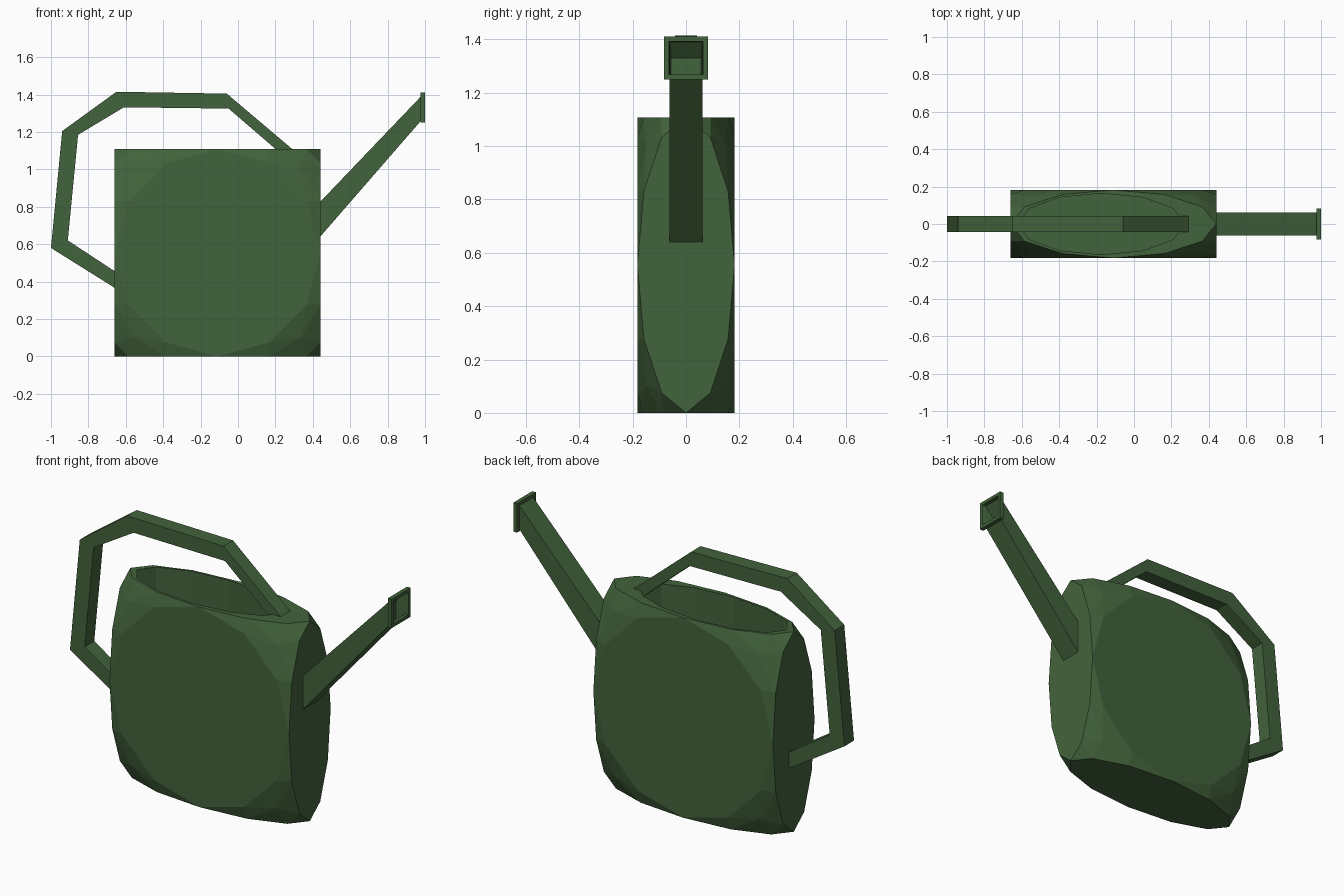
import bpy, bmesh
from math import sin, cos, pi, sqrt
from mathutils import Vector

if "Cube" in bpy.data.objects:
    bpy.data.objects.remove(bpy.data.objects["Cube"])

green = bpy.data.materials.new("green")
green.diffuse_color = (0.055, 0.125, 0.045, 1)
green.use_nodes = True
green.node_tree.nodes["Principled BSDF"].inputs["Base Color"].default_value = green.diffuse_color


def finish(bm, name):
    bmesh.ops.recalc_face_normals(bm, faces=bm.faces)
    me = bpy.data.meshes.new(name)
    bm.to_mesh(me)
    bm.free()
    me.materials.append(green)
    ob = bpy.data.objects.new(name, me)
    bpy.context.collection.objects.link(ob)
    return ob


def loft(name, rings, cap_start=True, cap_end=True):
    """Join successive vertex rings into a tube."""
    bm = bmesh.new()
    vs = [[bm.verts.new(p) for p in r] for r in rings]
    n = len(vs[0])
    for a, b in zip(vs, vs[1:]):
        for i in range(n):
            j = (i + 1) % n
            bm.faces.new((a[i], a[j], b[j], b[i]))
    if cap_start:
        bm.faces.new(vs[0])
    if cap_end:
        bm.faces.new(vs[-1])
    return finish(bm, name)


def quad(outer, inner, w):
    """Rectangular section from an outer and an inner (x, z) point."""
    return [(outer[0], -w, outer[1]), (outer[0], w, outer[1]),
            (inner[0], w, inner[1]), (inner[0], -w, inner[1])]


def rect(x, w, z0, z1):
    return quad((x, z1), (x, z0), w)


# Body: box cut by a sphere, so every face is an inscribed 12-gon
N = 12
circle = [(cos(2 * pi * i / N), sin(2 * pi * i / N)) for i in range(N)]
pts = set()
for axis in range(3):
    for s in (-1, 1):
        for a, b in circle:
            p = [a, b]
            p.insert(axis, s)
            pts.add(tuple(round(c, 4) for c in p))
k = sqrt(2 / 3)
pts |= {(x * k, y * k, z * k) for x in (-1, 1) for y in (-1, 1) for z in (-1, 1)}
bm = bmesh.new()
for x, y, z in sorted(pts):
    bm.verts.new((-0.11 + 0.55 * x, 0.182 * y, 0.554 + 0.554 * z))
bmesh.ops.convex_hull(bm, input=bm.verts)
bmesh.ops.dissolve_limit(bm, angle_limit=0.01, verts=bm.verts, edges=bm.edges)

# Rim and cavity: inset the top face and push it down inside
top = max(bm.faces, key=lambda f: f.calc_center_median().z)
inner = bmesh.ops.inset_individual(bm, faces=[top], thickness=0.005)
for v in top.verts:
    q = min(circle, key=lambda c: (Vector((-0.11 + 0.55 * c[0], 0.182 * c[1])) - v.co.xy).length)
    v.co = (-0.175 + 0.445 * q[0], 0.164 * q[1], 1.108)
wall = bmesh.ops.extrude_discrete_faces(bm, faces=[top])["faces"][0]
for v in wall.verts:
    v.co.z = 0.06
finish(bm, "body")

# Handle: square bar bent through six points
outer = [(-0.62, 0.342), (-1.0, 0.58), (-0.94, 1.205), (-0.65, 1.415), (-0.06, 1.405), (0.33, 1.075)]
inside = [(-0.62, 0.43), (-0.91, 0.62), (-0.855, 1.185), (-0.61, 1.332), (-0.05, 1.325), (0.24, 1.075)]
loft("handle", [quad(o, i, 0.042) for o, i in zip(outer, inside)])

# Spout: tapering tube
loft("spout", [rect(0.435, 0.061, 0.635, 0.822), rect(0.98, 0.061, 1.262, 1.392)],
     cap_end=False)

# Spout lip: flange around a recessed opening
loft("spout_lip", [rect(0.977, 0.061, 1.262, 1.392), rect(0.977, 0.083, 1.25, 1.41),
                   rect(1.0, 0.083, 1.25, 1.41), rect(1.0, 0.064, 1.268, 1.392),
                   rect(0.98, 0.06, 1.268, 1.39), rect(0.93, 0.056, 1.215, 1.33)],
     cap_start=False)
